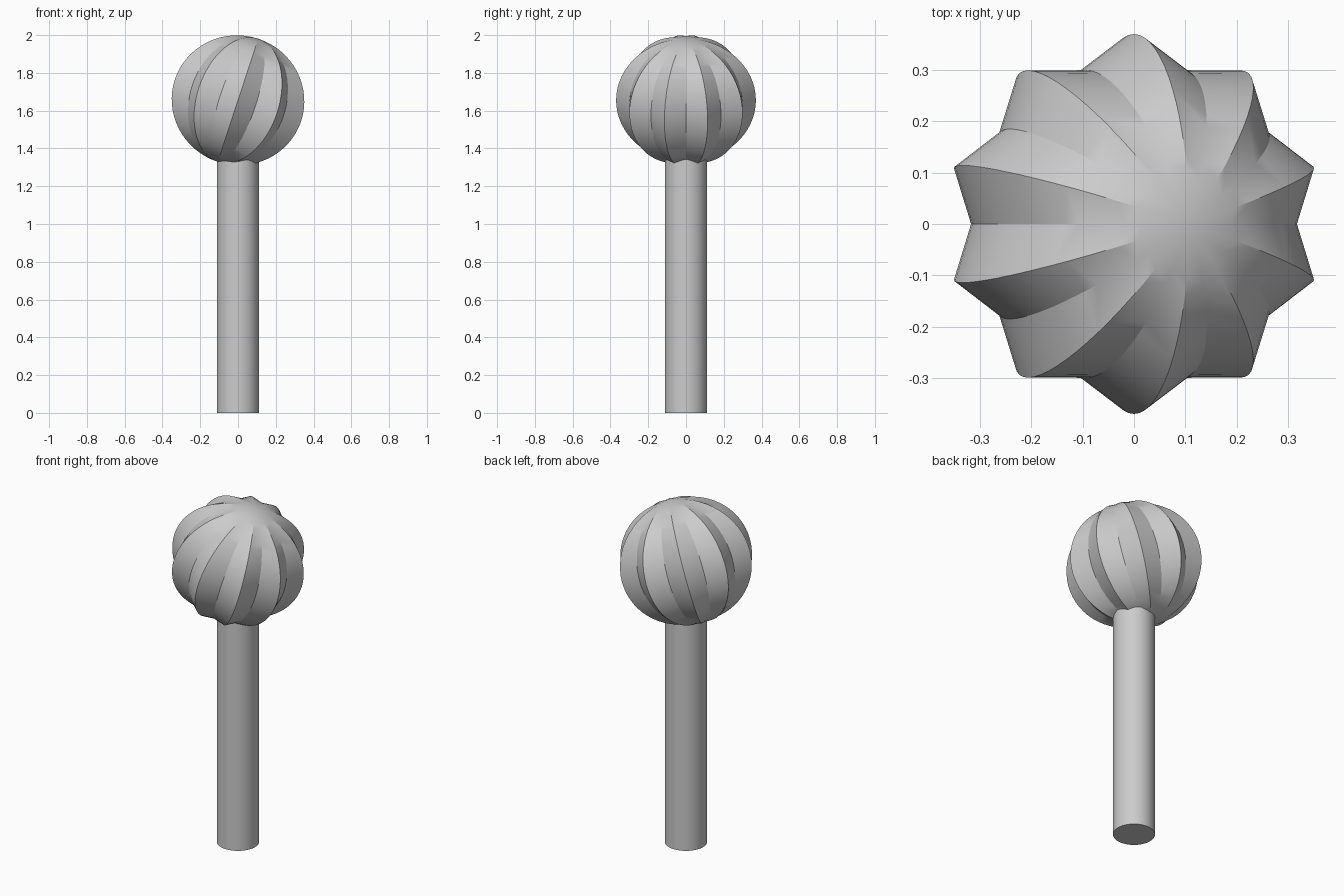
import bpy, bmesh
from math import sin, cos, pi, radians, asin

if "Cube" in bpy.data.objects:
    bpy.data.objects.remove(bpy.data.objects["Cube"])

RIDGE, VALLEY, POLE = 0.37, 0.315, 0.343   # ball radii
RIDGES, RINGS = 10, 32
CENTRE_Z = 1.655
TILT = asin(0.107 / POLE)


def finish(obj):
    bpy.ops.object.select_all(action='DESELECT')
    obj.select_set(True)
    bpy.context.view_layer.objects.active = obj
    bpy.ops.object.shade_smooth_by_angle(angle=radians(25))


# Fluted ball: meridians alternate between valley and ridge radius
bm = bmesh.new()
n = RIDGES * 2
top = bm.verts.new((0, 0, POLE))
bottom = bm.verts.new((0, 0, -POLE))
rings = []
for i in range(1, RINGS):
    t = pi * i / RINGS
    ring = []
    for j in range(n):
        r = (RIDGE if j % 2 else VALLEY) * sin(t)
        a = 2 * pi * j / n
        ring.append(bm.verts.new((r * cos(a), r * sin(a), POLE * cos(t))))
    rings.append(ring)
for j in range(n):
    k = (j + 1) % n
    bm.faces.new((top, rings[0][j], rings[0][k]))
    bm.faces.new((bottom, rings[-1][k], rings[-1][j]))
    for a, b in zip(rings, rings[1:]):
        bm.faces.new((a[j], b[j], b[k], a[k]))
mesh = bpy.data.meshes.new("fluted_ball")
bm.to_mesh(mesh)
bm.free()
ball = bpy.data.objects.new("fluted_ball", mesh)
bpy.context.collection.objects.link(ball)
ball.location.z = CENTRE_Z
ball.rotation_euler.y = TILT          # ball leans towards +x
finish(ball)

# Straight round handle, its top end sunk into the ball
HANDLE_TOP = 1.42
bpy.ops.mesh.primitive_cylinder_add(vertices=48, radius=0.112, depth=HANDLE_TOP,
                                    location=(0, 0, HANDLE_TOP / 2))
handle = bpy.context.object
handle.name = "handle"
finish(handle)
